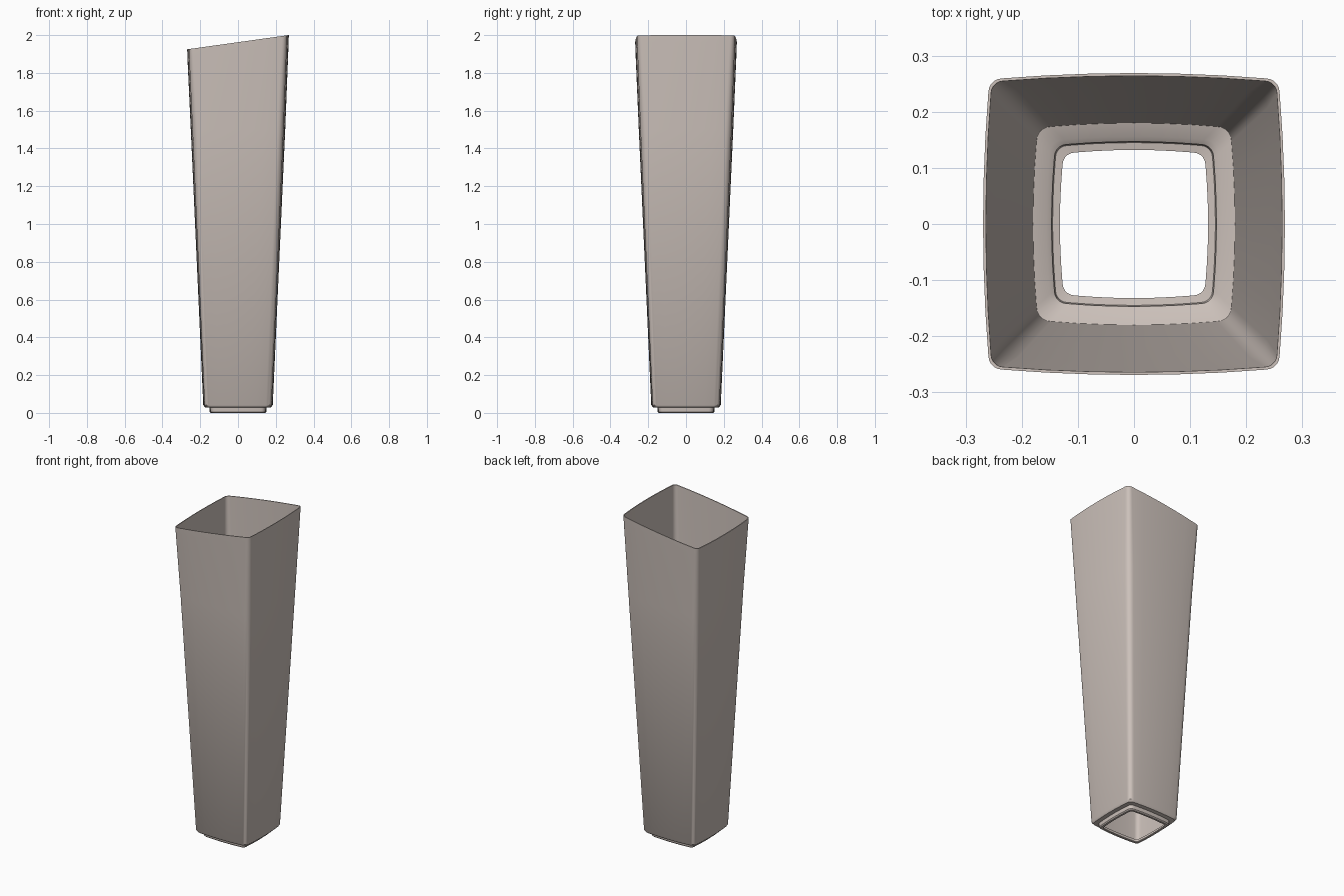
import bpy, bmesh, math

old = bpy.data.objects.get("Cube")
if old:
    bpy.data.objects.remove(old, do_unlink=True)

CORNER_STEPS = 5
SIDE_STEPS = 6
SLOPE = 0.14


def material(name, rgb):
    m = bpy.data.materials.new(name)
    m.use_nodes = True
    m.diffuse_color = (*rgb, 1)
    m.node_tree.nodes["Principled BSDF"].inputs["Base Color"].default_value = (*rgb, 1)
    return m


def outline(half, radius):
    """Rounded square with gently bowed sides."""
    bow = 0.035 * half
    c = half - bow - radius
    pts = []
    for q in range(4):
        turn = q * math.pi / 2
        local = []
        # bowed side, then the rounded corner after it
        for i in range(SIDE_STEPS):
            t = -1 + 2 * i / SIDE_STEPS
            local.append((half - bow * t * t, c * t))
        for i in range(CORNER_STEPS):
            a = math.pi / 2 * i / CORNER_STEPS
            local.append((c + radius * math.cos(a), c + radius * math.sin(a)))
        for x, y in local:
            pts.append((x * math.cos(turn) - y * math.sin(turn),
                        x * math.sin(turn) + y * math.cos(turn)))
    return pts


def sleeve(name, profile, mat):
    """Loft a closed wall profile of (half width, height, corner radius, slanted)."""
    bm = bmesh.new()
    rings = []
    for half, z, radius, slanted in profile:
        rings.append([bm.verts.new((x, y, z + (SLOPE * (x - 0.268) if slanted else 0)))
                      for x, y in outline(half, radius)])
    n = len(rings[0])
    for k, low in enumerate(rings):
        high = rings[(k + 1) % len(rings)]
        for i in range(n):
            j = (i + 1) % n
            bm.faces.new((low[i], low[j], high[j], high[i]))
    bmesh.ops.recalc_face_normals(bm, faces=bm.faces)
    mesh = bpy.data.meshes.new(name)
    bm.to_mesh(mesh)
    bm.free()
    mesh.materials.append(mat)
    ob = bpy.data.objects.new(name, mesh)
    bpy.context.collection.objects.link(ob)
    bpy.context.view_layer.objects.active = ob
    ob.select_set(True)
    bpy.ops.object.shade_smooth_by_angle(angle=math.radians(35))
    ob.select_set(False)
    return ob


clay = material("warm grey", (0.60, 0.53, 0.49))

# Outer skin from the foot upward, over the slanted rim, then down the inside
wall = [
    (0.132, 0.000, 0.022, False),
    (0.144, 0.000, 0.022, False),
    (0.150, 0.006, 0.025, False),
    (0.152, 0.028, 0.025, False),
    (0.176, 0.030, 0.030, False),
    (0.184, 0.042, 0.030, False),
    (0.250, 1.500, 0.035, False),
    (0.268, 1.960, 0.028, True),
    (0.269, 2.000, 0.025, True),
    (0.264, 2.000, 0.022, True),
    (0.246, 1.500, 0.031, False),
    (0.180, 0.044, 0.026, False),
    (0.156, 0.036, 0.025, False),
    (0.147, 0.030, 0.022, False),
    (0.145, 0.008, 0.022, False),
    (0.132, 0.006, 0.022, False),
]
sleeve("tapered_leg_sleeve", wall, clay)
